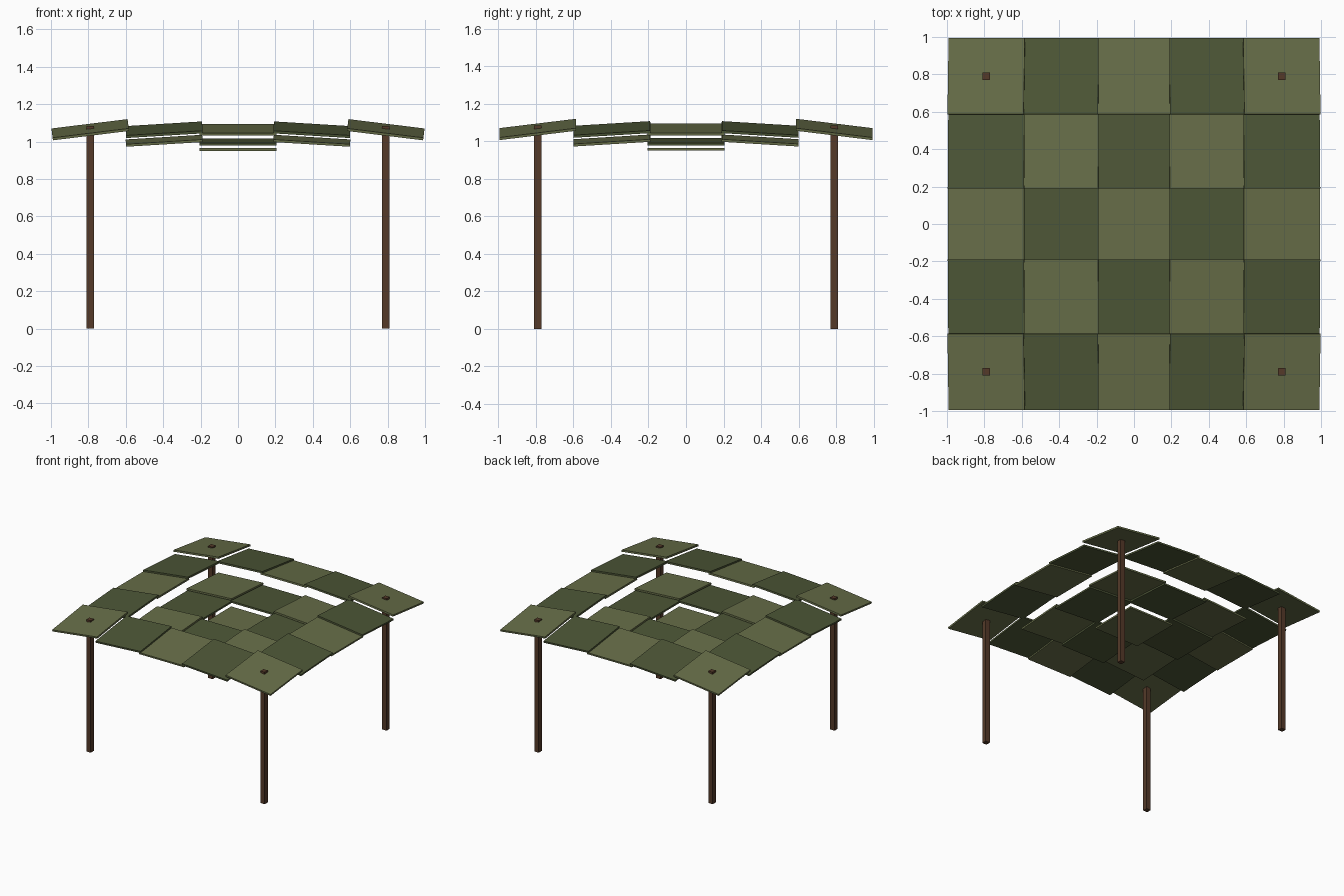
import bpy, math

if "Cube" in bpy.data.objects:
    bpy.data.objects.remove(bpy.data.objects["Cube"])

PITCH = 0.395      # tile spacing
TILE = 0.41        # tile side, slightly overlapping
THICK = 0.014
TILT = math.radians(3.5)


def material(name, rgb):
    m = bpy.data.materials.new(name)
    m.diffuse_color = (*rgb, 1)
    m.use_nodes = True
    m.node_tree.nodes["Principled BSDF"].inputs["Base Color"].default_value = m.diffuse_color
    return m


light = material("light_olive", (0.135, 0.155, 0.065))
dark = material("dark_olive", (0.075, 0.095, 0.038))
brown = material("brown_wood", (0.09, 0.042, 0.022))


def box(name, loc, size, mat, rot=(0, 0, 0)):
    bpy.ops.mesh.primitive_cube_add(size=1, location=loc, rotation=rot)
    o = bpy.context.object
    o.name = name
    o.scale = size
    o.data.materials.append(mat)
    return o


def tile_height(i, j):
    ring = max(abs(i), abs(j))
    if ring == 2:
        return 1.063
    if ring == 1:
        return 1.004 if i and j else 0.997
    return 0.957


# canopy of checkered panels, each tilted in proportion to its offset, sagging to the centre
for i in range(-2, 3):
    for j in range(-2, 3):
        mat = light if (i + j) % 2 == 0 else dark
        box(f"canopy_panel_{i + 2}_{j + 2}", (i * PITCH, j * PITCH, tile_height(i, j)),
            (TILE, TILE, THICK), mat, (-TILT * j, TILT * i, 0))

# four square posts poking through the corner panels
POST_TOP = 1.083
for sx in (-1, 1):
    for sy in (-1, 1):
        box("corner_post", (sx * 0.79, sy * 0.79, POST_TOP / 2), (0.04, 0.04, POST_TOP), brown)
